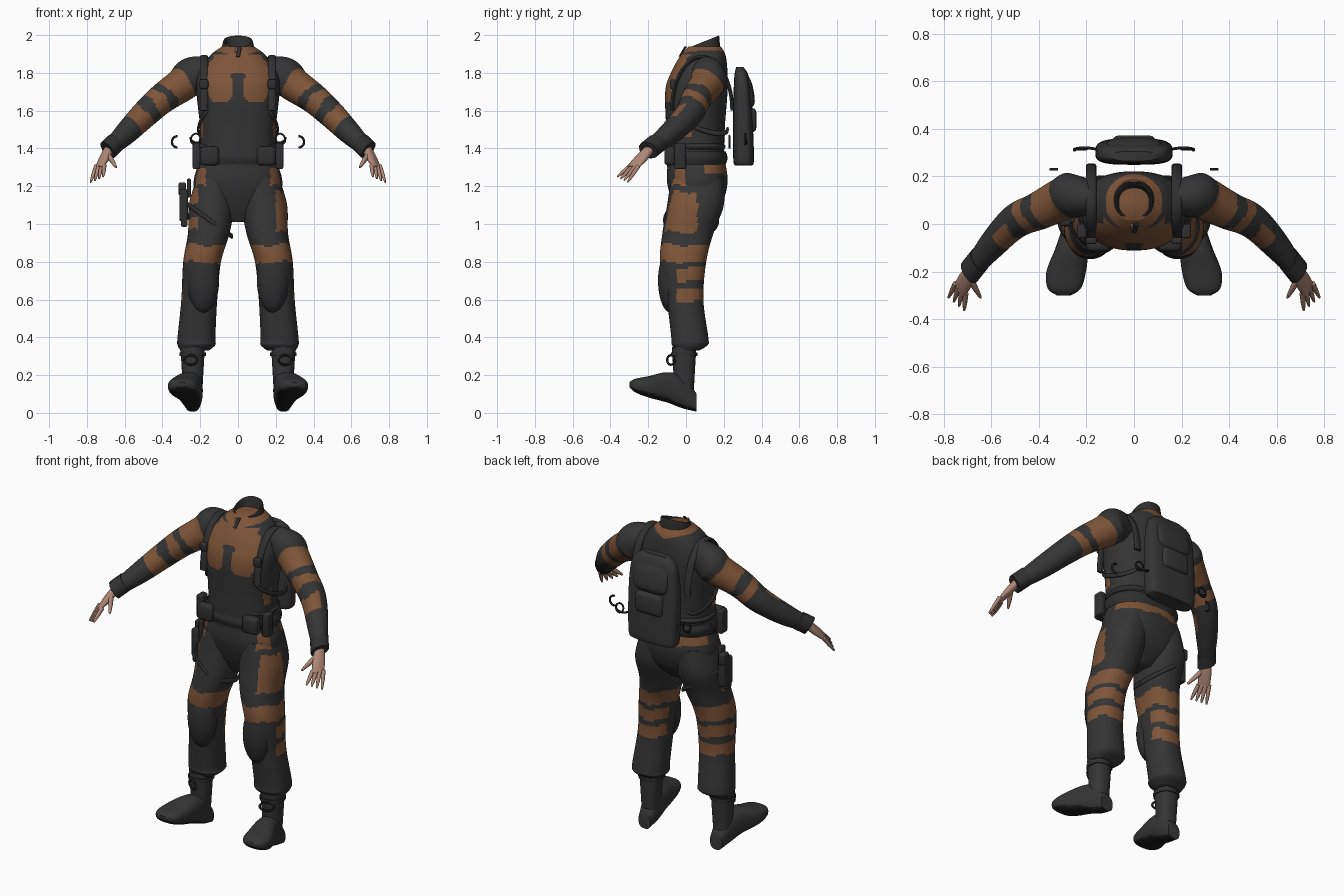
import bpy, bmesh, math
from mathutils import Vector

cube = bpy.data.objects.get("Cube")
if cube:
    bpy.data.objects.remove(cube)


def material(name, red, green, blue):
    colour = (red, green, blue, 1)
    made = bpy.data.materials.new(name)
    made.use_nodes = True
    made.diffuse_color = colour
    made.node_tree.nodes["Principled BSDF"].inputs["Base Color"].default_value = colour
    return made


GREY = material("charcoal cloth", .035, .035, .036)
BROWN = material("rust brown cloth", .21, .09, .04)
GEAR = material("dark gear", .029, .029, .03)
BLACK = material("black rubber", .012, .012, .012)
SKIN = material("skin", .42, .24, .18)
CLOTH = (GREY, BROWN)
X, Y, Z = Vector((1, 0, 0)), Vector((0, 1, 0)), Vector((0, 0, 1))
ARM_SIDE = Vector((.5, .85, 0))


def finish(name, bm, materials, rule=None):
    """Turn a bmesh into a smooth object; the rule picks a material per face."""
    bmesh.ops.recalc_face_normals(bm, faces=bm.faces)
    bm.normal_update()
    if rule:
        for face in bm.faces:
            face.material_index = int(rule(face.calc_center_median(), face.normal))
    mesh = bpy.data.meshes.new(name)
    bm.to_mesh(mesh)
    bm.free()
    for entry in materials:
        mesh.materials.append(entry)
    part = bpy.data.objects.new(name, mesh)
    bpy.context.collection.objects.link(part)
    bpy.ops.object.select_all(action='DESELECT')
    part.select_set(True)
    bpy.context.view_layer.objects.active = part
    bpy.ops.object.shade_smooth_by_angle(angle=math.radians(50))


def spline(rows, steps):
    """Smoothly interpolate rows of numbers."""
    result = []
    for i in range(len(rows) - 1):
        before, start = rows[max(i - 1, 0)], rows[i]
        end, after = rows[i + 1], rows[min(i + 2, len(rows) - 1)]
        for k in range(steps):
            t = k / steps
            result.append([q + t / 2 * (r - p + t * (2 * p - 5 * q + 4 * r - s + t * (3 * (q - r) + s - p)))
                           for p, q, r, s in zip(before, start, end, after)])
    return result + [list(rows[-1])]


def signed_power(value, exponent):
    return math.copysign(abs(value) ** exponent, value)


def loft(name, rows, across, depth=None, materials=(GREY,), rule=None, side=1, sides=64, steps=8, power=2.3):
    """Skin superellipse rings of (x, y, z, radius[, second radius]) along a path."""
    rows = spline(rows, steps)
    centres = [Vector((row[0] * side, row[1], row[2])) for row in rows]
    across = Vector((across.x * side, across.y, across.z)).normalized()
    last = len(rows) - 1
    bm = bmesh.new()
    rings = []
    for i, (centre, row) in enumerate(zip(centres, rows)):
        tangent = centres[min(i + 1, last)] - centres[max(i - 1, 0)]
        away = depth or tangent.cross(across).normalized()
        ring = []
        for k in range(sides):
            angle = math.tau * k / sides
            ring.append(bm.verts.new(centre + across * row[3] * signed_power(math.cos(angle), 2 / power)
                                     + away * row[-1] * signed_power(math.sin(angle), 2 / power)))
        rings.append(ring)
    for lower, upper in zip(rings, rings[1:]):
        for k in range(sides):
            bm.faces.new((lower[k - 1], lower[k], upper[k], upper[k - 1]))
    bm.faces.new(rings[0])
    bm.faces.new(rings[-1])
    finish(name, bm, materials, rule)


def tube(name, points, width, thickness, across=Z, colour=GEAR, side=1):
    rows = [(*point, width, thickness) for point in points]
    loft(name, rows, across, materials=(colour,), side=side, sides=12, steps=3)


def digit(name, base, tip, radius, side):
    """Tapered finger with a rounded end."""
    rows = [(*base.lerp(tip, t), radius * math.sqrt(1 - t * t * .9)) for t in (0, .5, .9, 1)]
    loft(name, rows, X, materials=(SKIN,), side=side, sides=10, steps=3)


def arc(centre, first, second, turn=math.pi, count=12):
    """Points swept from the first axis towards the second."""
    angles = [turn * k / count for k in range(count + 1)]
    return [Vector(centre) + Vector(first) * math.cos(a) + Vector(second) * math.sin(a) for a in angles]


def box(name, centre, size, bevel=.01, colour=GEAR):
    bm = bmesh.new()
    bmesh.ops.create_cube(bm, size=1)
    bmesh.ops.scale(bm, vec=size, verts=bm.verts)
    bmesh.ops.translate(bm, vec=centre, verts=bm.verts)
    bmesh.ops.bevel(bm, geom=bm.edges[:], offset=bevel, segments=3, profile=.5, affect='EDGES')
    finish(name, bm, (colour,))


def ball(name, centre, size):
    bm = bmesh.new()
    bmesh.ops.create_uvsphere(bm, u_segments=32, v_segments=20, radius=1)
    bmesh.ops.scale(bm, vec=size, verts=bm.verts)
    bmesh.ops.translate(bm, vec=centre, verts=bm.verts)
    finish(name, bm, (GEAR,))


def torso_cloth(p, normal):
    x = abs(p.x)
    around_neck = math.hypot(x, p.y - .09) < .12 and p.z > 1.86
    lobe = (abs(x - .095) / .07) ** 3 + (abs(p.z - 1.76) / .12) ** 3 < 1
    chest = lobe or (x < .13 and 1.8 < p.z < 1.9)
    centre_gap = x < .035 and p.z < 1.8 - 4 * x * x
    flank = x > .185 and 1.46 < p.z < 1.55 and p.y < .03
    return around_neck or flank or (p.y < .03 and chest and not centre_gap)


def leg_cloth(p, normal):
    x, y = abs(p.x), p.y
    z = p.z + .008 * math.sin(30 * x + 25 * y)
    thigh_band = .8 < z < .89
    calf_bands = (.7 < z < .77 or .59 < z < .66) and y > -.05 and (x > .2 or y > .02)
    left_patch = p.x > .2 and .96 < z < 1.17 and y < .06
    right_patch = p.x < -.21 and (.97 < z < 1.03 or 1.1 < z < 1.19) and y < .03
    hip = 1.2 < z < 1.29 and y < 0 and x > .17
    seat = 1.27 < z < 1.32 and y > .1
    return thigh_band or calf_bands or left_patch or right_patch or hip or seat


def arm_cloth(p, normal):
    along = (abs(p.x) - .18) * .7 - (p.y - .12) * .4 - (p.z - 1.83) * .6
    along += .008 * math.sin(25 * p.y + 35 * p.z)
    bands = .13 < along < .25 or .3 < along < .36
    return bands or (.42 < along < .52 and (normal.y < -.2 or normal.z > .75))


def sole(p, normal):
    return normal.z < -.55


# Torso, hips, belt and vest hem
loft("jacket_torso", [(0, .05, 1.3, .2, .15), (0, .05, 1.5, .2, .155), (0, .055, 1.7, .22, .165),
                      (0, .07, 1.8, .21, .15), (0, .09, 1.89, .15, .12), (0, .1, 1.94, .085, .085)],
     X, Y, CLOTH, torso_cloth, sides=128, steps=16)
loft("trouser_hips", [(0, .055, 1.34, .2, .15), (0, .06, 1.22, .235, .16), (0, .06, 1.1, .2, .125),
                      (0, .04, 1.01, .08, .06)], X, Y, CLOTH, leg_cloth, sides=90, steps=14)
for name, height, half, width in (("belt", 1.35, .035, .22), ("vest_hem", 1.41, .015, .21)):
    loft(name, [(0, .055, height + half * t, width - .01 * t * t, width - .055 - .01 * t * t) for t in (-1, 0, 1)],
         X, Y, (GEAR,))

# Standing collar, higher at the back, with a hollow inside
loft("collar", [(0, .09, 1.9, .09), (0, .096, 1.96, .08), (0, .096, 1.965, .073), (0, .096, 1.96, .067),
                (0, .09, 1.91, .06)], X, Vector((0, 1, .4)), (GEAR,))
tube("zip_flap", [(.01, 0, 1.94), (0, -.035, 1.885)], .01, .005, X)
tube("zip_pull", [(-.01, -.005, 1.935), (-.01, -.02, 1.91)], .005, .005, X, SKIN)

for side, label in ((1, "left"), (-1, "right")):
    # Sleeve, cuff and hand
    loft(f"{label}_sleeve", [(.15, .12, 1.81, .08), (.24, .125, 1.785, .1), (.3, .105, 1.735, .09),
                             (.4, .055, 1.665, .08), (.5, .01, 1.575, .072), (.6, -.09, 1.475, .06),
                             (.69, -.2, 1.39, .04)], ARM_SIDE, None, CLOTH, arm_cloth, side, steps=14, power=2)
    tube(f"{label}_cuff", [(.65, -.15, 1.43), (.69, -.2, 1.39)], .054, .052, ARM_SIDE, side=side)
    loft(f"{label}_palm", [(.68, -.19, 1.4, .028, .024), (.71, -.24, 1.345, .038, .02), (.735, -.28, 1.3, .036, .01)],
         ARM_SIDE, None, (SKIN,), side=side, sides=20, steps=4)
    for i in range(4):
        base = Vector((.75, -.25, 1.31)) - i * Vector((.014, .014, 0))
        tip = Vector((.78, -.31, 1.22)) - i * Vector((.022, .018, -.01))
        digit(f"{label}_finger_{i}", base, tip, .012, side)
    digit(f"{label}_thumb", Vector((.69, -.23, 1.37)), Vector((.645, -.31, 1.3)), .015, side)

    # Trouser leg gathered above the boot, with a knee pad
    loft(f"{label}_trouser_leg", [(.12, .06, 1.24, .1, .14), (.14, .05, 1.1, .12, .15), (.155, .01, .95, .11, .135),
                                  (.19, -.015, .8, .1, .122), (.205, -.005, .6, .095, .097), (.22, .02, .4, .1, .098),
                                  (.22, .02, .36, .1, .095), (.23, .01, .33, .075, .06)],
         X, Y, CLOTH, leg_cloth, side, sides=72, steps=14)
    ball(f"{label}_knee_pad", (.185 * side, -.08, .7), (.085, .068, .17))

    # Boot with raised, rounded toe and dark sole
    loft(f"{label}_boot_shaft", [(.24, -.01, .09, .05), (.24, -.01, .2, .056), (.24, -.01, .35, .065)],
         X, Y, side=side, sides=32)
    tube(f"{label}_boot_band", [(.24, -.01, .3), (.24, -.01, .32)], .07, .07, X, side=side)
    loft(f"{label}_boot_foot", [(.24, .055, .055, .04, .048), (.245, -.02, .11, .058, .085), (.26, -.1, .135, .07, .08),
                                (.285, -.2, .138, .083, .056), (.293, -.27, .145, .07, .035), (.295, -.3, .15, .03, .012)],
         X, Z, (GREY, BLACK), sole, side, sides=40, power=2.6)
    tube(f"{label}_lace_bow", arc((.25, -.08, .28), (.035, .02, 0), (0, 0, .025), math.tau), .006, .006, Y, BLACK, side)

    # Pack straps, pouches and loose cords
    tube(f"{label}_shoulder_strap", arc((.18, .085, 1.6), (0, -.16, 0), (0, 0, .285)), .022, .01, X, side=side)
    tube(f"{label}_side_strap", arc((.16, .08, 1.55), (0, -.14, .05), (.05, 0, -.05)), .014, .007, side=side)
    box(f"{label}_strap_buckle", (.18 * side, -.07, 1.74), (.045, .03, .05))
    box(f"{label}_belt_pouch", (.15 * side, -.085, 1.36), (.1, .06, .1), .02)
    box(f"{label}_hip_pouch", (.22 * side, -.03, 1.36), (.04, .06, .14))
    tube(f"{label}_pack_cord", arc((.2, .31, 1.46), (-.05, 0, 0), (.01, .01, -.03)), .006, .006, Y, BLACK, side)
    tube(f"{label}_pack_bow", arc((.225, .315, 1.45), (-.02, 0, .02), (.015, 0, .02), math.tau), .005, .005, Y, BLACK, side)
    tube(f"{label}_loose_cord", arc((.32, .23, 1.435), (0, 0, .03), (.03, 0, 0)), .006, .006, Y, BLACK, side)

# Backpack with a sloping upper pocket and a small lower one
loft("backpack", [(0, .305, 1.31, .14, .045), (0, .305, 1.35, .158, .055), (0, .3, 1.6, .162, .05),
                  (0, .295, 1.77, .145, .04), (0, .285, 1.83, .09, .02)], X, Y, power=3.4)
loft("pack_upper_pocket", [(0, .3, 1.8, .085, .02), (0, .32, 1.74, .112, .03), (0, .328, 1.65, .112, .036),
                           (0, .325, 1.61, .09, .02)], X, Y, power=3.4)
box("pack_lower_pocket", (0, .345, 1.55), (.18, .055, .13), .025, GREY)

# Thigh holster with pistol grip and slanted strap
box("holster", (-.288, .035, 1.1), (.045, .085, .17))
box("holster_muzzle", (-.285, .015, 1.02), (.034, .05, .07))
box("pistol_grip", (-.295, .06, 1.185), (.04, .055, .07))
box("holster_hanger", (-.26, .03, 1.19), (.02, .05, .1), .006)
tube("thigh_strap", arc((-.15, .027, 1.02), (.118, 0, -.085), (0, .143, 0), math.tau), .014, .006)
